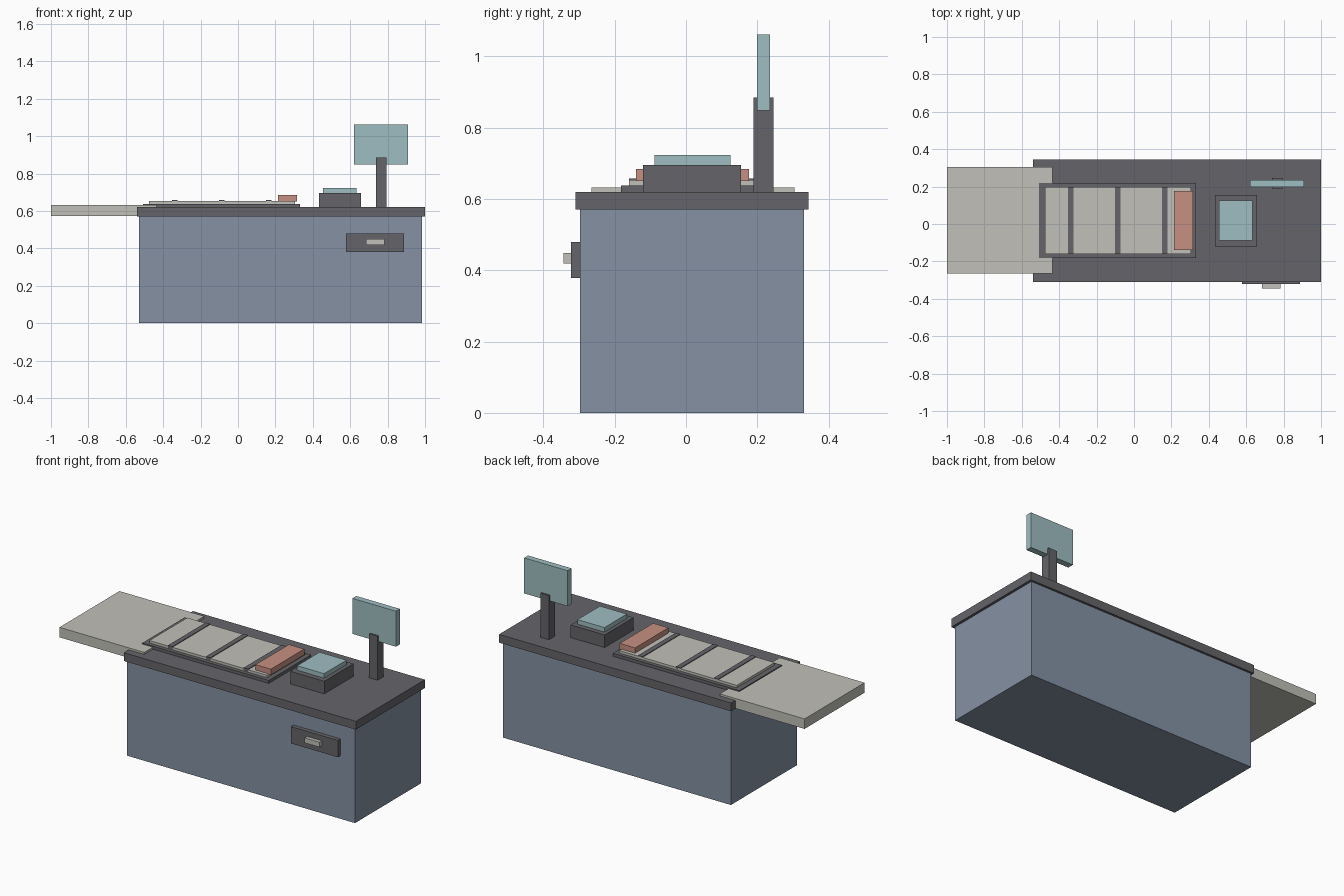
import bpy
from mathutils import Matrix, Vector
import bmesh

if "Cube" in bpy.data.objects:
    bpy.data.objects.remove(bpy.data.objects["Cube"])


def material(name, rgb):
    """Flat material from sRGB 0-255 values."""
    lin = [((c / 255 + 0.055) / 1.055) ** 2.4 for c in rgb]
    m = bpy.data.materials.new(name)
    m.diffuse_color = (*lin, 1)
    m.use_nodes = True
    m.node_tree.nodes["Principled BSDF"].inputs["Base Color"].default_value = m.diffuse_color
    return m


BLUE = material("slate blue", (133, 145, 164))
DARK = material("charcoal", (101, 101, 106))
BEIGE = material("warm grey", (193, 192, 184))
CORAL = material("coral", (198, 144, 129))
GLASS = material("pale teal", (159, 190, 193))


def box(name, x, y, z, mat):
    """Box from (min, max) ranges on each axis."""
    lo, hi = Vector((x[0], y[0], z[0])), Vector((x[1], y[1], z[1]))
    centre, size = (lo + hi) / 2, hi - lo
    bm = bmesh.new()
    bmesh.ops.create_cube(bm, size=1, matrix=Matrix.Diagonal((*size, 1)))
    me = bpy.data.meshes.new(name)
    bm.to_mesh(me)
    bm.free()
    me.materials.append(mat)
    ob = bpy.data.objects.new(name, me)
    ob.location = centre
    bpy.context.collection.objects.link(ob)
    return ob


# Counter body, worktop and side shelf
box("counter_body", (-0.53, 0.985), (-0.297, 0.331), (0, 0.571), BLUE)
box("worktop", (-0.54, 1.0), (-0.31, 0.344), (0.57, 0.62), DARK)
box("side_shelf", (-1.0, -0.437), (-0.265, 0.304), (0.572, 0.632), BEIGE)

# Conveyor: frame, belt and dark cross strips
box("conveyor_frame", (-0.508, 0.332), (-0.183, 0.22), (0.615, 0.638), DARK)
box("conveyor_belt", (-0.476, 0.305), (-0.16, 0.198), (0.63, 0.653), BEIGE)
for i in range(3):
    cx = -0.338 + i * 0.2515
    box(f"belt_strip_{i + 1}", (cx - 0.015, cx + 0.015), (-0.16, 0.198),
        (0.64, 0.657), DARK)
box("divider_block", (0.214, 0.316), (-0.14, 0.177), (0.65, 0.685), CORAL)

# Scanner
box("scanner_base", (0.432, 0.657), (-0.12, 0.155), (0.615, 0.696), DARK)
box("scanner_glass", (0.454, 0.633), (-0.088, 0.125), (0.69, 0.723), GLASS)

# Display on its post
box("display_post", (0.738, 0.794), (0.19, 0.246), (0.615, 0.885), DARK)
box("display_screen", (0.62, 0.909), (0.199, 0.236), (0.849, 1.062), GLASS)

# Drawer front and handle
box("drawer_front", (0.577, 0.888), (-0.322, -0.29), (0.379, 0.48), DARK)
box("drawer_handle", (0.684, 0.783), (-0.344, -0.315), (0.419, 0.449), BEIGE)
